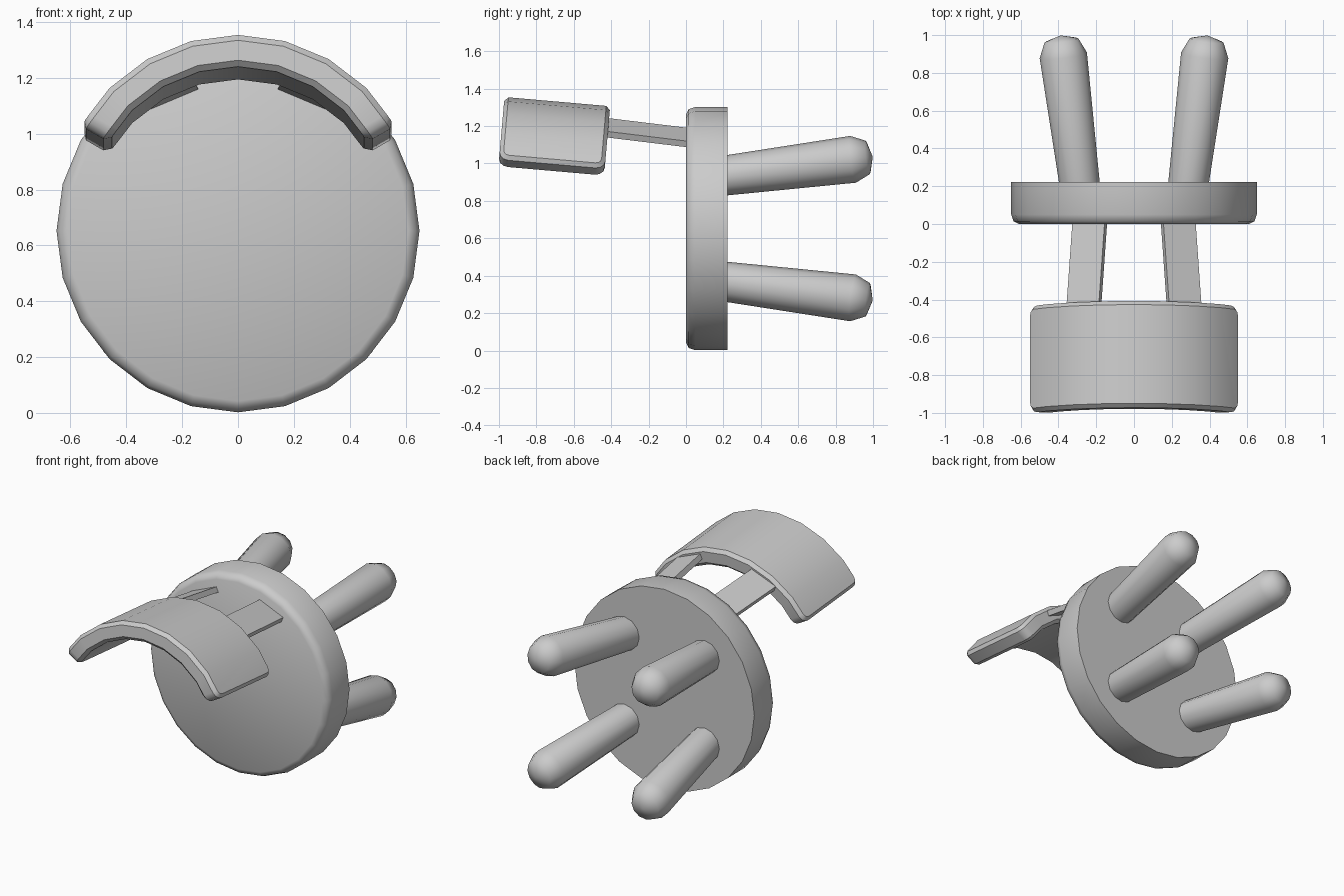
import bpy, bmesh, math
from mathutils import Vector, Matrix

if "Cube" in bpy.data.objects:
    bpy.data.objects.remove(bpy.data.objects["Cube"])

SEAT_Z = 0.652


def finish(name, bm, matrix=None, smooth=40):
    bmesh.ops.recalc_face_normals(bm, faces=bm.faces)
    if matrix:
        bm.transform(matrix)
    me = bpy.data.meshes.new(name)
    bm.to_mesh(me)
    bm.free()
    ob = bpy.data.objects.new(name, me)
    bpy.context.collection.objects.link(ob)
    if smooth:
        bpy.ops.object.select_all(action='DESELECT')
        ob.select_set(True)
        bpy.context.view_layer.objects.active = ob
        bpy.ops.object.shade_smooth_by_angle(angle=math.radians(smooth))
    return ob


def lathe(name, profile, sides, matrix, smooth):
    """Spin (radius, height) points around z, capping both ends."""
    bm = bmesh.new()
    rings = []
    for r, h in profile:
        if r == 0:
            rings.append([bm.verts.new((0, 0, h))] * sides)
        else:
            rings.append([bm.verts.new((r * math.cos(2 * math.pi * i / sides),
                                        r * math.sin(2 * math.pi * i / sides), h))
                          for i in range(sides)])
    for a, b in zip(rings, rings[1:]):
        for i in range(sides):
            j = (i + 1) % sides
            quad = dict.fromkeys((a[i], a[j], b[j], b[i]))
            bm.faces.new(list(quad))
    for ring, (r, h) in ((rings[0], profile[0]), (rings[-1], profile[-1])):
        if r > 0:
            bm.faces.new(ring)
    return finish(name, bm, matrix, smooth)


def aim(origin, direction):
    rot = Vector(direction).to_track_quat('Z', 'Y').to_matrix().to_4x4()
    return Matrix.Translation(origin) @ rot


# Seat: 24-sided disc on edge, rounded on the front rim only
lathe("seat", [(0.61, 0), (0.638, 0.014), (0.65, 0.05), (0.65, 0.223)], 24,
      Matrix.Translation((0, 0, SEAT_Z)) @ Matrix.Rotation(-math.pi / 2, 4, 'X'), 50)

# Legs: four splayed, flaring pegs with domed ends
for sx, side in ((-1, "left"), (1, "right")):
    for sz, level in ((-1, "lower"), (1, "upper")):
        lathe(f"leg_{level}_{side}",
              [(0.105, 0), (0.126, 0.755), (0.09, 0.835), (0, 0.862)], 12,
              aim((sx * 0.28, 0.15, SEAT_Z + sz * 0.276), (sx * 0.127, 1, sz * 0.127)), 60)

# Back struts: thin tilted bars between seat and backrest
for sx, side in ((-1, "left"), (1, "right")):
    a, b = Vector((sx * 0.232, 0.04, 1.135)), Vector((sx * 0.268, -0.47, 1.197))
    y = (a - b).normalized()
    x = Vector((1, 0, -sx * 0.42))
    x = (x - y * x.dot(y)).normalized()
    z = x.cross(y)
    m = Matrix((x, y, z)).transposed().to_4x4()
    m.translation = (a + b) / 2
    bm = bmesh.new()
    bmesh.ops.create_cube(bm, size=1)
    bmesh.ops.scale(bm, vec=(0.185, (a - b).length, 0.035), verts=bm.verts)
    finish(f"back_strut_{side}", bm, m, 0)

# Backrest: 120 degree curved slab, rounded corners, bevelled edges
bm = bmesh.new()
LENGTH, OUTER, INNER = 0.567, 0.65, 0.536
sections = []
for i in range(9):
    t = math.radians(-60 + 15 * i)
    sections.append([bm.verts.new((r * math.sin(t), y, r * math.cos(t)))
                     for r, y in ((OUTER, 0), (OUTER, LENGTH), (INNER, LENGTH), (INNER, 0))])
for a, b in zip(sections, sections[1:]):
    for k in range(4):
        n = (k + 1) % 4
        bm.faces.new((a[k], a[n], b[n], b[k]))
bm.faces.new(sections[0])
bm.faces.new(sections[-1])
bmesh.ops.recalc_face_normals(bm, faces=bm.faces)
corners = [bm.edges.get((s[k], s[3 - k])) for s in (sections[0], sections[-1]) for k in (0, 1)]
bmesh.ops.bevel(bm, geom=corners, offset=0.05, segments=3, profile=0.5, affect='EDGES')
back = finish("backrest", bm,
              Matrix.Translation((0, -1.027, 0.708)) @ Matrix.Rotation(math.radians(-5), 4, 'X'))
bev = back.modifiers.new("bevel", 'BEVEL')
bev.width = 0.021
bev.segments = 1
bev.limit_method = 'ANGLE'
bev.angle_limit = math.radians(50)
back.modifiers.move(len(back.modifiers) - 1, 0)
